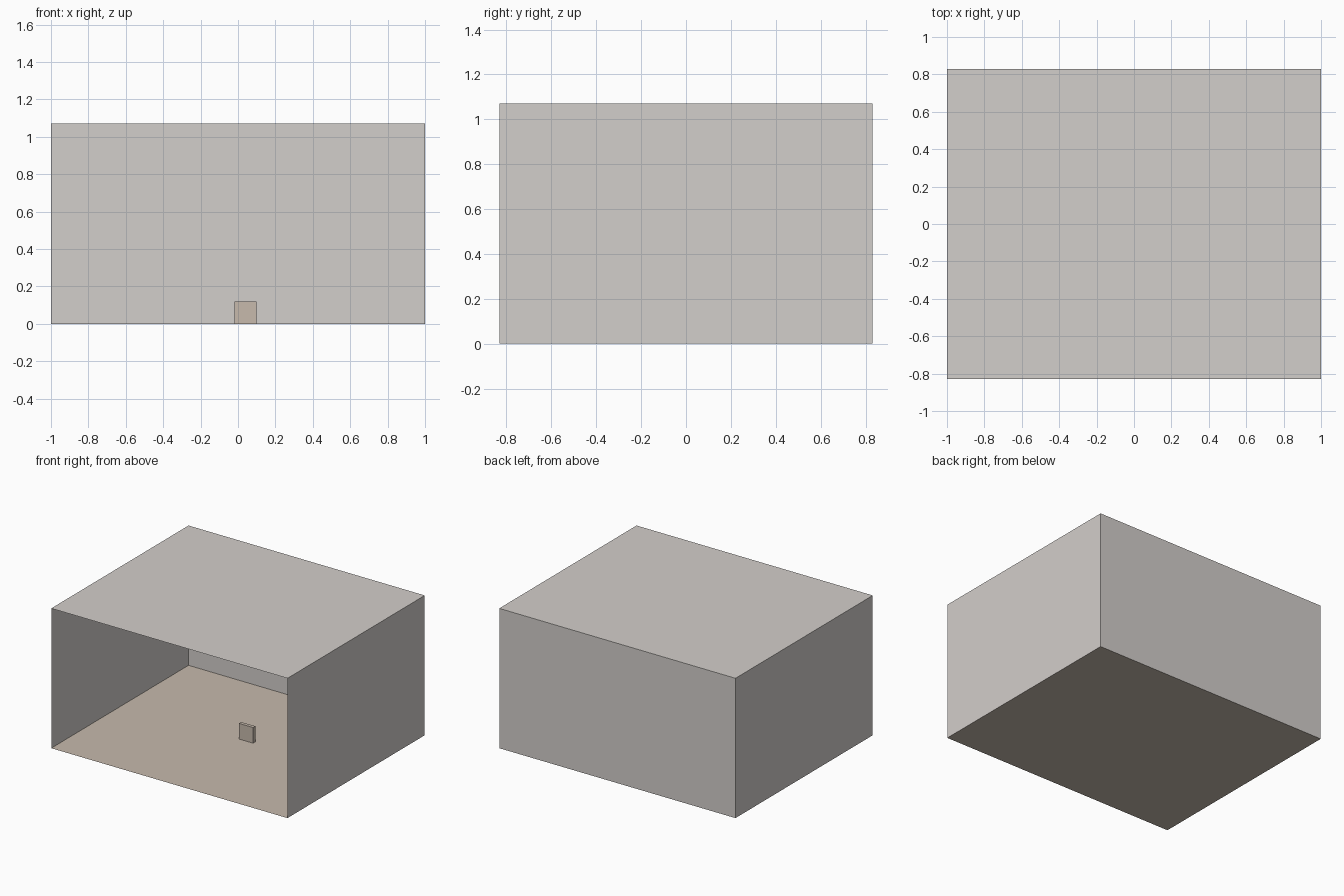
import bpy

if "Cube" in bpy.data.objects:
    bpy.data.objects.remove(bpy.data.objects["Cube"])

W, D, H = 1.0, 0.83, 1.07   # half width, half depth, height


def material(name, rgb):
    m = bpy.data.materials.new(name)
    m.diffuse_color = (*rgb, 1.0)
    m.use_nodes = True
    m.node_tree.nodes["Principled BSDF"].inputs["Base Color"].default_value = m.diffuse_color
    return m


wall_grey = material("warm_wall_grey", (0.65, 0.62, 0.595))
tan = material("floor_tan", (0.57, 0.49, 0.415))


def panel(name, corner, u, v, mat):
    """Thin rectangular sheet spanned by edge vectors u and v."""
    c = corner
    pts = [tuple(c[i] + a * u[i] + b * v[i] for i in range(3))
           for a, b in ((0, 0), (1, 0), (1, 1), (0, 1))]
    me = bpy.data.meshes.new(name)
    me.from_pydata(pts, [], [(0, 1, 2, 3)])
    me.materials.append(mat)
    ob = bpy.data.objects.new(name, me)
    bpy.context.collection.objects.link(ob)
    return ob


# Room shell: open at the front, normals outward
X, Y, Z = (2 * W, 0, 0), (0, 2 * D, 0), (0, 0, H)
panel("floor", (-W, -D, 0), Y, X, tan)
panel("ceiling", (-W, -D, H), X, Y, wall_grey)
panel("back_wall", (-W, D, 0), Z, X, wall_grey)
panel("left_wall", (-W, -D, 0), Z, Y, wall_grey)
panel("right_wall", (W, -D, 0), Y, Z, wall_grey)

# Small upright slab standing on the floor
x0, x1, y0, y1, h = -0.02, 0.10, 0.04, 0.067, 0.12
bpy.ops.mesh.primitive_cube_add(
    size=1, location=((x0 + x1) / 2, (y0 + y1) / 2, h / 2))
slab = bpy.context.object
slab.name = "small_slab"
slab.scale = (x1 - x0, y1 - y0, h)
bpy.ops.object.transform_apply(location=False, rotation=False, scale=True)
slab.data.materials.append(tan)
